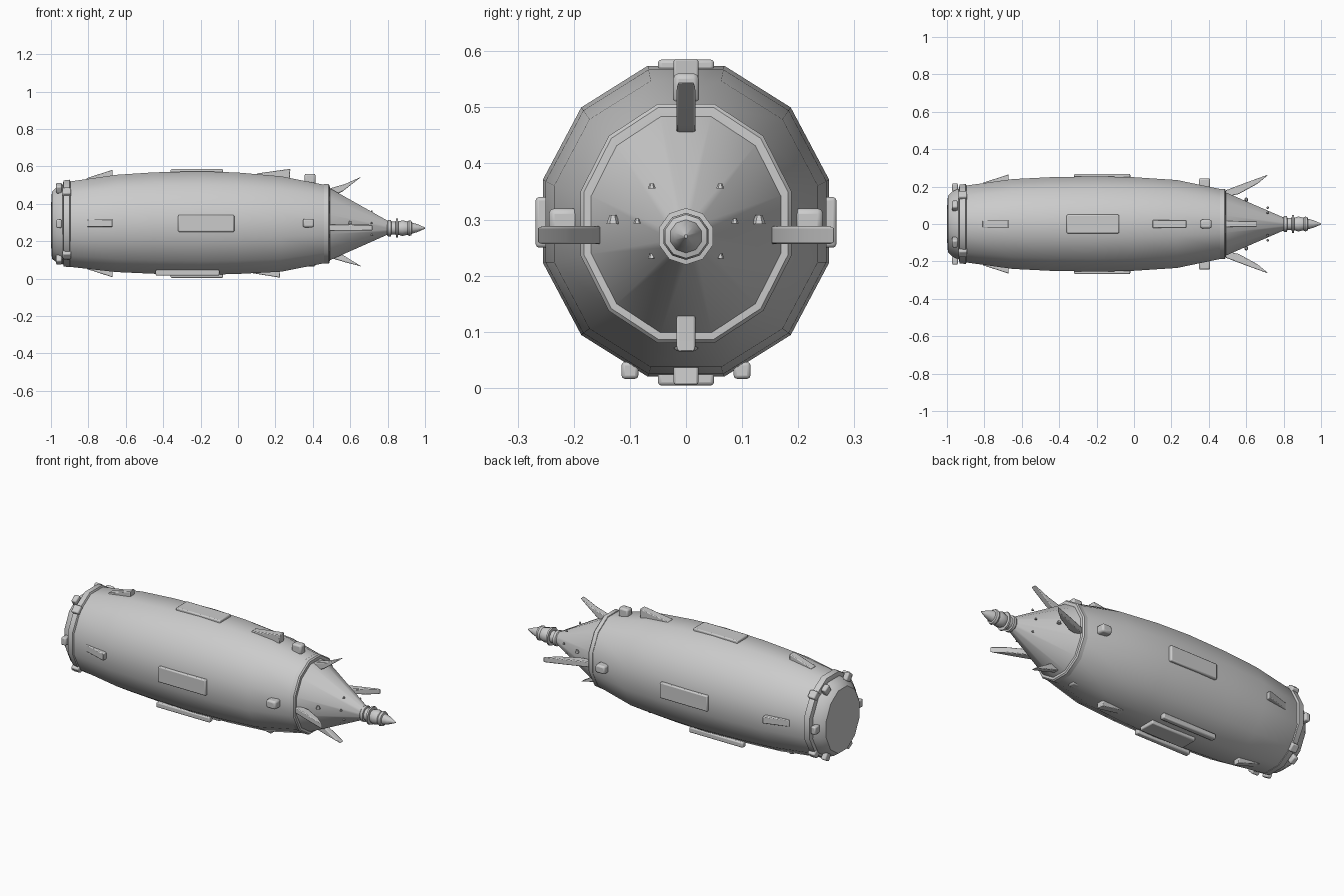
import bpy, bmesh
from math import cos, sin, pi, radians
from mathutils import Vector, Matrix

if "Cube" in bpy.data.objects:
    bpy.data.objects.remove(bpy.data.objects["Cube"])

grey = bpy.data.materials.new("hull grey")
grey.use_nodes = True
COLOUR = (0.6, 0.6, 0.6, 1)
grey.diffuse_color = COLOUR
grey.node_tree.nodes["Principled BSDF"].inputs["Base Color"].default_value = COLOUR
MID = 0.297


def finish(name, bm, smooth=40, bevel=0):
    bmesh.ops.recalc_face_normals(bm, faces=bm.faces[:])
    mesh = bpy.data.meshes.new(name)
    bm.to_mesh(mesh)
    bm.free()
    mesh.materials.append(grey)
    ob = bpy.data.objects.new(name, mesh)
    bpy.context.collection.objects.link(ob)
    if bevel:
        mod = ob.modifiers.new("soft edges", 'BEVEL')
        mod.width = bevel
        mod.segments = 2
    bpy.ops.object.select_all(action='DESELECT')
    ob.select_set(True)
    bpy.context.view_layer.objects.active = ob
    bpy.ops.object.shade_smooth_by_angle(angle=radians(smooth))
    return ob


def loft(name, stations, sides=12, smooth=40):
    """Skin polygon sections (x, centre z, half width, half height) along x."""
    bm = bmesh.new()
    rings = []
    k = 1 / cos(pi / sides)
    for x, cz, ry, rz in stations:
        angles = [2 * pi * (i + 0.5) / sides for i in range(sides)]
        rings.append([bm.verts.new((x, ry * k * cos(a), cz + rz * k * sin(a))) for a in angles])
    for r, s in zip(rings, rings[1:]):
        for i in range(sides):
            j = (i + 1) % sides
            bm.faces.new((r[i], r[j], s[j], s[i]))
    bm.faces.new(rings[0])
    bm.faces.new(rings[-1])
    return finish(name, bm, smooth)


def box(name, centre, size, bevel=0.006, roll=0.0):
    bm = bmesh.new()
    bmesh.ops.create_cube(bm, size=1, matrix=Matrix.Translation(centre)
                          @ Matrix.Rotation(roll, 4, 'X') @ Matrix.Diagonal((*size, 1)))
    return finish(name, bm, 30, bevel)


def blade(name, outline, half, side, axis=MID, bevel=0.004):
    """Extrude an (x, distance from axis) outline; side is top, bottom, left or right."""
    out = {"top": (0, 1), "bottom": (0, -1), "left": (1, 0), "right": (-1, 0)}[side]
    across = Vector((0, out[1], out[0]))
    bm = bmesh.new()
    caps = []
    for s in (-half, half):
        caps.append([bm.verts.new(Vector((x, out[0] * r, axis + out[1] * r)) + across * s)
                     for x, r in outline])
    bm.faces.new(caps[0])
    bm.faces.new(caps[1])
    n = len(outline)
    for i in range(n):
        j = (i + 1) % n
        bm.faces.new((caps[0][i], caps[0][j], caps[1][j], caps[1][i]))
    return finish(name, bm, 30, bevel)


# Hull, with a shallow dome closing the stern
loft("hull", [(-1, 0.285, 0.08, 0.10), (-0.995, 0.285, 0.15, 0.18), (-0.97, 0.288, 0.175, 0.20),
              (-0.9, 0.291, 0.205, 0.228), (-0.65, 0.295, 0.24, 0.26), (-0.45, 0.297, 0.25, 0.271),
              (-0.2, 0.297, 0.255, 0.277), (0.0, 0.296, 0.25, 0.271), (0.23, 0.292, 0.235, 0.255),
              (0.47, 0.292, 0.185, 0.208)])

# Raised bands at stern and bow
loft("stern_band", [(-0.937, 0.295, 0.19, 0.21), (-0.932, 0.295, 0.21, 0.23),
                    (-0.9, 0.295, 0.214, 0.234), (-0.893, 0.295, 0.2, 0.22)])
loft("bow_band", [(0.457, 0.293, 0.18, 0.205), (0.461, 0.293, 0.188, 0.213),
                  (0.483, 0.293, 0.188, 0.213), (0.49, 0.293, 0.182, 0.207),
                  (0.491, 0.293, 0.168, 0.193)])

# Bow cone and stepped nose spike
loft("bow_cone", [(0.47, 0.292, 0.178, 0.203), (0.82, 0.271, 0.026, 0.027)])
loft("nose_spike", [(0.79, 0.27, 0.03, 0.03), (0.803, 0.27, 0.042, 0.042), (0.818, 0.27, 0.042, 0.042),
                    (0.82, 0.27, 0.033, 0.033), (0.843, 0.27, 0.033, 0.033),
                    (0.845, 0.27, 0.048, 0.048), (0.855, 0.27, 0.048, 0.048),
                    (0.857, 0.27, 0.034, 0.034), (0.88, 0.27, 0.04, 0.04), (0.905, 0.27, 0.034, 0.034),
                    (0.915, 0.27, 0.04, 0.04), (0.927, 0.27, 0.037, 0.037),
                    (0.93, 0.27, 0.028, 0.028), (0.96, 0.27, 0.02, 0.02), (1, 0.27, 0.003, 0.003)],
     sides=10)

# Raised panels around the hull
for s, label in ((1, "left"), (-1, "right")):
    box(label + "_panel", (-0.17, s * 0.255, 0.295), (0.3, 0.026, 0.09))
    box(label + "_skid", (-0.27, s * 0.1, 0.031), (0.34, 0.03, 0.03))
    box(label + "_bow_block", (0.377, s * 0.217, 0.297), (0.06, 0.055, 0.046), 0.01)
box("top_panel", (-0.22, 0, 0.572), (0.28, 0.1, 0.026))
box("bottom_panel", (-0.22, 0, 0.018), (0.28, 0.1, 0.028))
box("top_bow_block", (0.385, 0, 0.533), (0.06, 0.046, 0.055), 0.01)
box("bottom_bow_block", (0.385, 0, 0.09), (0.06, 0.046, 0.05), 0.01)

# Wedge fins
for side, rise in (("top", 0.285), ("bottom", 0.29), ("left", 0.265), ("right", 0.265)):
    low = rise - 0.045
    blade(side + "_stern_fin", [(-0.81, low), (-0.67, rise), (-0.67, low - 0.02), (-0.8, low - 0.03)],
          0.02, side)
blade("top_bow_fin", [(0.1, 0.265), (0.28, 0.29), (0.275, 0.22), (0.1, 0.23)], 0.022, "top")
blade("bottom_bow_fin", [(0.06, 0.265), (0.225, 0.292), (0.22, 0.23), (0.06, 0.23)], 0.022, "bottom")

# Splayed prongs behind the nose
for side in ("top", "bottom"):
    blade(side + "_prong", [(0.49, 0.185), (0.575, 0.21), (0.66, 0.248 if side == "top" else 0.232),
                            (0.56, 0.17), (0.53, 0.155), (0.49, 0.155)], 0.017, side)
for side in ("left", "right"):
    blade(side + "_prong", [(0.49, 0.18), (0.6, 0.222), (0.72, 0.265), (0.66, 0.215),
                            (0.56, 0.16), (0.49, 0.145)], 0.016, side, 0.272)

# Bolts around the stern
for i in range(6):
    a = i * pi / 3
    box("stern_bolt_%d" % (i + 1), (-0.957, 0.195 * cos(a), 0.293 + 0.22 * sin(a)),
        (0.03, 0.045, 0.045), 0.007, a)
for i in range(4):
    a = pi / 4 + i * pi / 2
    box("band_clamp_%d" % (i + 1), (-0.915, 0.213 * cos(a), 0.295 + 0.235 * sin(a)),
        (0.045, 0.035, 0.045), 0.007, a)

# Small studs on the bow cone
studs = [(0.6, 0.13, 0.3, 0.012)] + [(0.715, y, z, 0.007)
                                    for y, z in ((0.061, 0.36), (0.087, 0.297), (0.061, 0.235))]
for i, (x, y, z, r) in enumerate(studs):
    for s, label in ((1, "left"), (-1, "right")):
        bm = bmesh.new()
        bmesh.ops.create_cone(bm, cap_ends=True, segments=6, radius1=r, radius2=r * 0.5,
                              depth=r * 1.3, matrix=Matrix.Translation((x, s * y, z)))
        finish("%s_stud_%d" % (label, i + 1), bm, 30)
